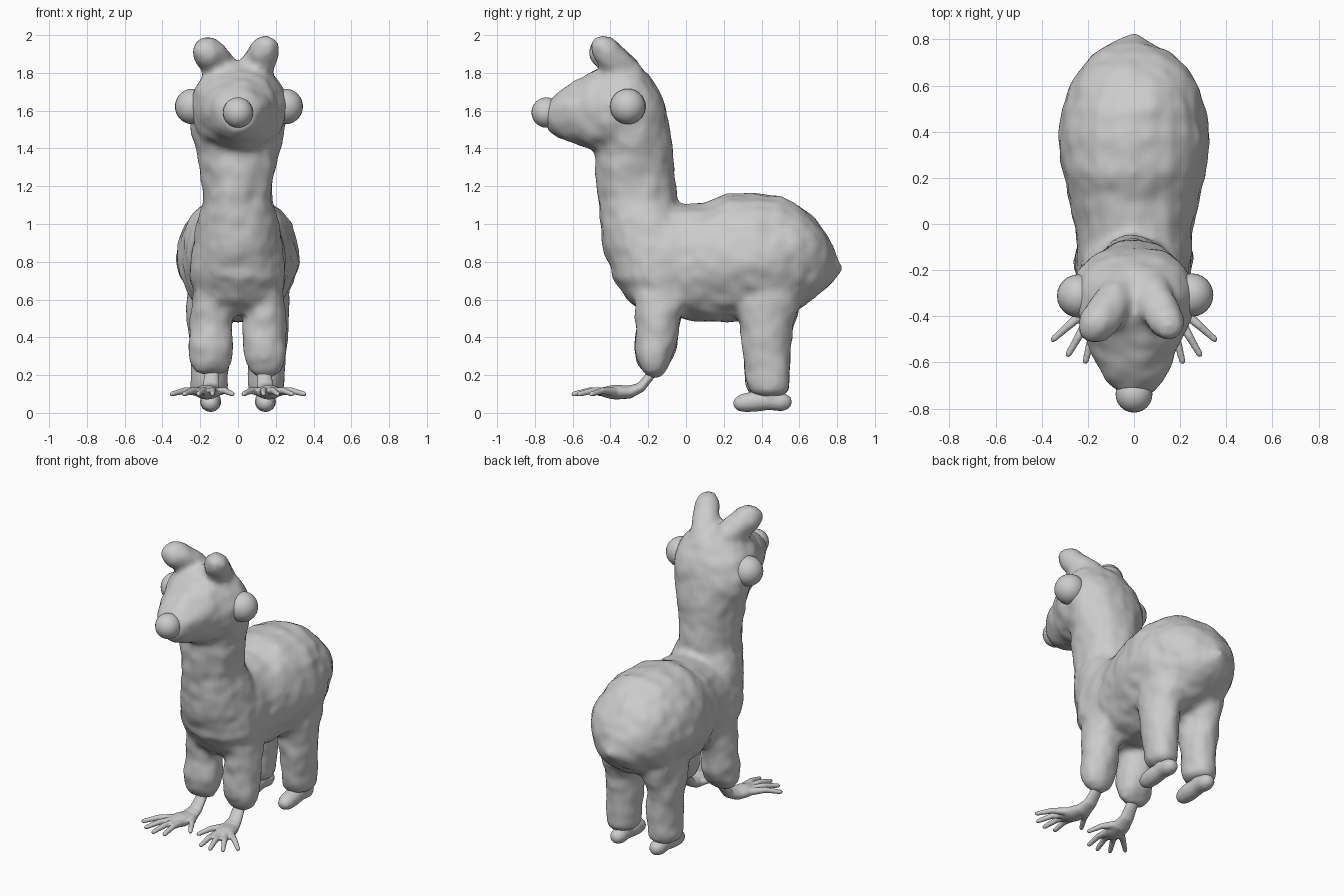
import bpy, bmesh, math
from mathutils import Vector, noise

cube = bpy.data.objects.get("Cube")
if cube:
    bpy.data.objects.remove(cube, do_unlink=True)

grey = bpy.data.materials.new("pale grey")
grey.use_nodes = True
tone = (0.6, 0.6, 0.6, 1)
grey.diffuse_color = tone
grey.node_tree.nodes["Principled BSDF"].inputs["Base Color"].default_value = tone

X, Y, Z = Vector((1, 0, 0)), Vector((0, 1, 0)), Vector((0, 0, 1))


def loft(bm, rings, n=24):
    """Closed skin over ellipses given as (centre, half axis, half axis)."""
    rows = []
    for c, u, v in rings:
        rows.append([bm.verts.new(Vector(c) + u * math.cos(a) + v * math.sin(a))
                     for a in (math.tau * i / n for i in range(n))])
    for a, b in zip(rows, rows[1:]):
        for i in range(n):
            j = (i + 1) % n
            bm.faces.new((a[i], a[j], b[j], b[i]))
    bm.faces.new(rows[0][::-1])
    bm.faces.new(rows[-1])


def along_y(bm, rows):
    """Rows: y, bottom, top, half width."""
    loft(bm, [((0, y, (b + t) / 2), X * w, Z * (t - b) / 2) for y, b, t, w in rows])


def along_z(bm, rows, x=0):
    """Rows: z, front, back, half width."""
    loft(bm, [((x, (f + b) / 2, z), X * w, Y * (b - f) / 2) for z, f, b, w in rows])


def ball(bm, c, r):
    res = bmesh.ops.create_uvsphere(bm, u_segments=24, v_segments=16, radius=r)
    bmesh.ops.translate(bm, verts=res["verts"], vec=c)


def limb(bm, points, flat=1.0):
    """Round-ended tube through points given as (x, y, z, radius)."""
    pts = [Vector(p[:3]) for p in points]
    rings = []
    for i, p in enumerate(points):
        d = (pts[min(i + 1, len(pts) - 1)] - pts[max(i - 1, 0)]).normalized()
        side = d.cross(Z).normalized() if abs(d.z) < 0.99 else X
        up = side.cross(d)
        r = p[3]
        ring = lambda off, k: (pts[i] + d * off * r, side * r * k, up * r * k * flat)
        if i == 0:
            rings += [ring(-0.95, 0.3), ring(-0.7, 0.7)]
        rings.append(ring(0, 1))
        if i == len(pts) - 1:
            rings += [ring(0.7, 0.7), ring(0.95, 0.3)]
    loft(bm, rings, 16)


def finish(name, bm, voxel=0, smooth=0, lumps=0):
    """Make the object, optionally fused into one skin with soft lumps."""
    bmesh.ops.recalc_face_normals(bm, faces=bm.faces)
    me = bpy.data.meshes.new(name)
    bm.to_mesh(me)
    bm.free()
    ob = bpy.data.objects.new(name, me)
    bpy.context.collection.objects.link(ob)
    if voxel:
        rm = ob.modifiers.new("fuse", "REMESH")
        rm.mode, rm.voxel_size = "VOXEL", voxel
        sm = ob.modifiers.new("soften", "SMOOTH")
        sm.factor, sm.iterations = 0.5, smooth
        dg = bpy.context.evaluated_depsgraph_get()
        fused = bpy.data.meshes.new_from_object(ob.evaluated_get(dg))
        ob.modifiers.clear()
        ob.data = fused
        bpy.data.meshes.remove(me)
        fused.name = name
        moves = [v.normal * (noise.noise(v.co * 7) + 0.5 * noise.noise(v.co * 15)) * lumps
                 for v in fused.vertices]
        for v, m in zip(fused.vertices, moves):
            v.co += m
    ob.data.materials.clear()
    ob.data.materials.append(grey)
    for p in ob.data.polygons:
        p.use_smooth = True
    return ob


# Woolly body: torso, neck, head, upper legs and horns in one skin
bm = bmesh.new()
along_y(bm, [(-0.3, 0.66, 0.95, 0.18), (-0.2, 0.55, 1.08, 0.25), (0, 0.49, 1.11, 0.26),
             (0.1, 0.48, 1.12, 0.28), (0.22, 0.48, 1.16, 0.31), (0.37, 0.49, 1.17, 0.325),
             (0.5, 0.51, 1.15, 0.31), (0.6, 0.55, 1.1, 0.28), (0.68, 0.61, 1.03, 0.235),
             (0.74, 0.66, 0.95, 0.18), (0.78, 0.7, 0.88, 0.1), (0.8, 0.73, 0.83, 0.04)])
along_z(bm, [(0.52, -0.23, 0.02, 0.17), (0.6, -0.31, 0.08, 0.23), (0.72, -0.39, 0.1, 0.255),
             (0.85, -0.435, 0.1, 0.25), (1.0, -0.455, 0.02, 0.22), (1.12, -0.465, -0.05, 0.185),
             (1.25, -0.48, -0.06, 0.19), (1.38, -0.48, -0.07, 0.215), (1.5, -0.47, -0.08, 0.25),
             (1.6, -0.47, -0.1, 0.265), (1.7, -0.46, -0.14, 0.245), (1.78, -0.44, -0.19, 0.2),
             (1.83, -0.4, -0.25, 0.12)])
along_y(bm, [(-0.2, 1.36, 1.8, 0.22), (-0.3, 1.35, 1.85, 0.26), (-0.4, 1.36, 1.86, 0.25),
             (-0.5, 1.39, 1.82, 0.21), (-0.6, 1.43, 1.75, 0.165), (-0.68, 1.46, 1.69, 0.125),
             (-0.73, 1.5, 1.64, 0.08)])
ball(bm, (0, 0.775, 0.77), 0.05)
limb(bm, [(-0.05, -0.28, 1.75, 0.09), (-0.11, -0.36, 1.84, 0.088), (-0.16, -0.435, 1.915, 0.084)])
limb(bm, [(0.06, -0.28, 1.75, 0.09), (0.11, -0.36, 1.84, 0.085), (0.152, -0.435, 1.925, 0.08)])
for s in (-1, 1):
    along_z(bm, [(0.7, -0.28, 0.03, 0.09), (0.55, -0.27, -0.02, 0.11), (0.45, -0.26, -0.035, 0.115),
                 (0.35, -0.27, -0.05, 0.118), (0.27, -0.26, -0.075, 0.11),
                 (0.22, -0.235, -0.11, 0.085), (0.195, -0.2, -0.14, 0.04)], s * 0.143)
    along_z(bm, [(0.75, 0.25, 0.64, 0.12), (0.55, 0.26, 0.6, 0.125), (0.45, 0.285, 0.565, 0.115),
                 (0.3, 0.305, 0.555, 0.107), (0.15, 0.315, 0.55, 0.1), (0.11, 0.33, 0.54, 0.09),
                 (0.09, 0.36, 0.51, 0.05)], s * 0.15)
finish("woolly_body", bm, voxel=0.02, smooth=5, lumps=0.013)

# Eyes and nose
for name, centre, r in (("right_eye", (-0.24, -0.312, 1.622), 0.094),
                        ("left_eye", (0.25, -0.308, 1.622), 0.094),
                        ("nose", (0, -0.738, 1.59), 0.08)):
    bm = bmesh.new()
    ball(bm, centre, r)
    finish(name, bm)

for s, label in ((-1, "right"), (1, "left")):
    # Front hand: wrist, palm and five spread fingers
    bm = bmesh.new()
    limb(bm, [(s * 0.135, -0.15, 0.27, 0.04), (s * 0.14, -0.195, 0.19, 0.04),
              (s * 0.145, -0.24, 0.135, 0.045), (s * 0.15, -0.3, 0.11, 0.058),
              (s * 0.165, -0.37, 0.11, 0.066), (s * 0.17, -0.4, 0.11, 0.06)], 0.6)
    for base, tip in (((0.11, -0.32), (0.03, -0.46)), ((0.135, -0.41), (0.135, -0.585)),
                      ((0.165, -0.42), (0.21, -0.595)), ((0.195, -0.41), (0.285, -0.565)),
                      ((0.215, -0.38), (0.35, -0.5))):
        (bx, by), (tx, ty) = base, tip
        limb(bm, [(s * bx, by, 0.112, 0.024), (s * (bx + tx) / 2, (by + ty) / 2, 0.118, 0.018),
                  (s * tx, ty, 0.1, 0.014)])
    finish(label + "_hand", bm, voxel=0.007, smooth=4)

    # Rear foot: narrow sole with toe and heel swellings and a short ankle
    bm = bmesh.new()
    limb(bm, [(s * 0.145, 0.3, 0.052, 0.052), (s * 0.145, 0.36, 0.06, 0.058),
              (s * 0.145, 0.44, 0.062, 0.05), (s * 0.145, 0.51, 0.058, 0.053)], 0.95)
    limb(bm, [(s * 0.148, 0.45, 0.07, 0.05), (s * 0.15, 0.44, 0.16, 0.055)])
    finish(label + "_foot", bm, voxel=0.012, smooth=4)
